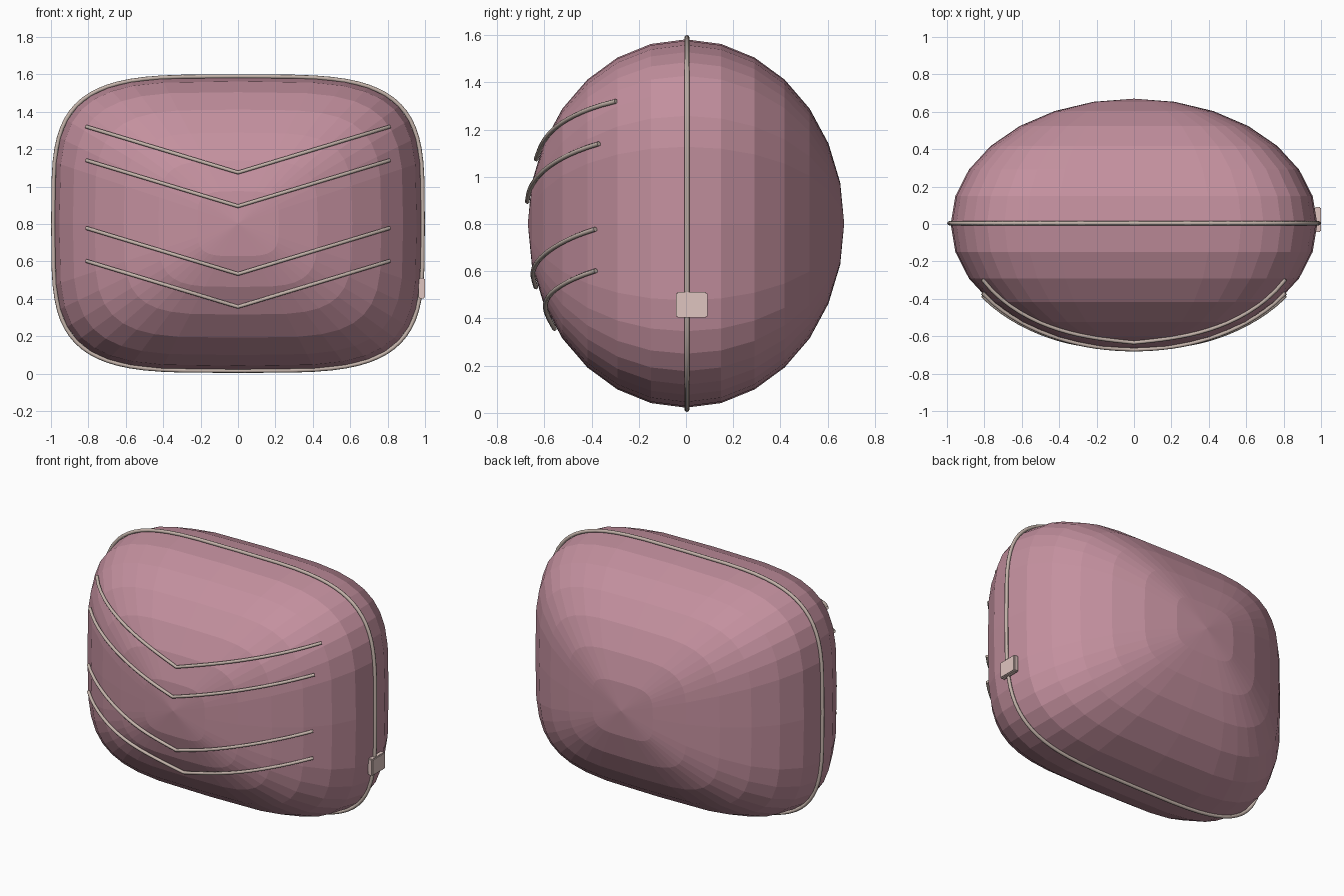
import bpy, bmesh, math

old = bpy.data.objects.get("Cube")
if old:
    bpy.data.objects.remove(old, do_unlink=True)

HALF_X, HALF_Y, HALF_Z, MID_Z = 0.98, 0.67, 0.78, 0.802


def material(name, rgb):
    m = bpy.data.materials.new(name)
    m.use_nodes = True
    m.diffuse_color = (*rgb, 1)
    bsdf = m.node_tree.nodes["Principled BSDF"]
    bsdf.inputs["Base Color"].default_value = (*rgb, 1)
    bsdf.inputs["Roughness"].default_value = 0.8
    return m


pink = material("dusty pink fabric", (0.55, 0.28, 0.345))
taupe = material("taupe piping", (0.55, 0.45, 0.40))
cream = material("pale label", (0.74, 0.56, 0.53))


def soft_root(v):
    """Signed square root: turns a circle into a rounded square."""
    return math.copysign(math.sqrt(abs(v)), v)


def add_mesh(name, bm, mat):
    mesh = bpy.data.meshes.new(name)
    bm.to_mesh(mesh)
    bm.free()
    mesh.materials.append(mat)
    ob = bpy.data.objects.new(name, mesh)
    bpy.context.collection.objects.link(ob)
    return ob


def add_tube(name, points, radius, closed=False):
    """Round cord along a path, turned into a smooth mesh."""
    curve = bpy.data.curves.new(name, "CURVE")
    curve.dimensions = "3D"
    curve.bevel_depth = radius
    curve.bevel_resolution = 2
    curve.use_fill_caps = True
    spline = curve.splines.new("POLY")
    spline.points.add(len(points) - 1)
    for p, co in zip(spline.points, points):
        p.co = (*co, 1)
    spline.use_cyclic_u = closed
    curve.materials.append(taupe)
    ob = bpy.data.objects.new(name, curve)
    bpy.context.collection.objects.link(ob)
    bpy.ops.object.select_all(action="DESELECT")
    ob.select_set(True)
    bpy.context.view_layer.objects.active = ob
    bpy.ops.object.convert(target="MESH")
    bpy.ops.object.shade_smooth_by_angle(angle=math.radians(50))


# Cushion body: sphere squared off in front view, poles at front and back
bm = bmesh.new()
bmesh.ops.create_uvsphere(bm, u_segments=36, v_segments=14, radius=1)
for v in bm.verts:
    x, y, z = v.co
    r = math.hypot(x, y)
    if r < 1e-4:
        v.co = (0, HALF_Y * z, MID_Z)
    else:
        v.co = (HALF_X * r * soft_root(x / r), HALF_Y * z,
                MID_Z + HALF_Z * r * soft_root(y / r))
bmesh.ops.recalc_face_normals(bm, faces=bm.faces)
add_mesh("cushion_body", bm, pink)

# Piping around the middle seam
seam = []
for i in range(72):
    a = math.tau * i / 72
    seam.append((0.988 * soft_root(math.cos(a)), 0.004,
                 MID_Z + 0.787 * soft_root(math.sin(a))))
add_tube("seam_piping", seam, 0.011, closed=True)


# Chevron cords lying on the front surface
def front_y(x, z):
    s = math.sqrt((x / HALF_X) ** 4 + ((z - MID_Z) / HALF_Z) ** 4)
    return -HALF_Y * math.sqrt(max(0, 1 - s)) - 0.007


for n, low in enumerate((1.075, 0.895, 0.533, 0.357)):
    path = []
    for i in range(-16, 17):
        x = 0.81 * i / 16
        z = low + 0.245 * abs(i) / 16
        path.append((x, front_y(x, z), z))
    add_tube(f"chevron_cord_{n + 1}", path, 0.01)

# Side label on the seam
bm = bmesh.new()
bmesh.ops.create_cube(bm, size=1)
for v in bm.verts:
    v.co = (0.982 + v.co.x * 0.034, 0.024 + v.co.y * 0.132, 0.457 + v.co.z * 0.108)
bmesh.ops.bevel(bm, geom=bm.edges[:], offset=0.005, segments=2, affect="EDGES")
add_mesh("side_label", bm, cream)
